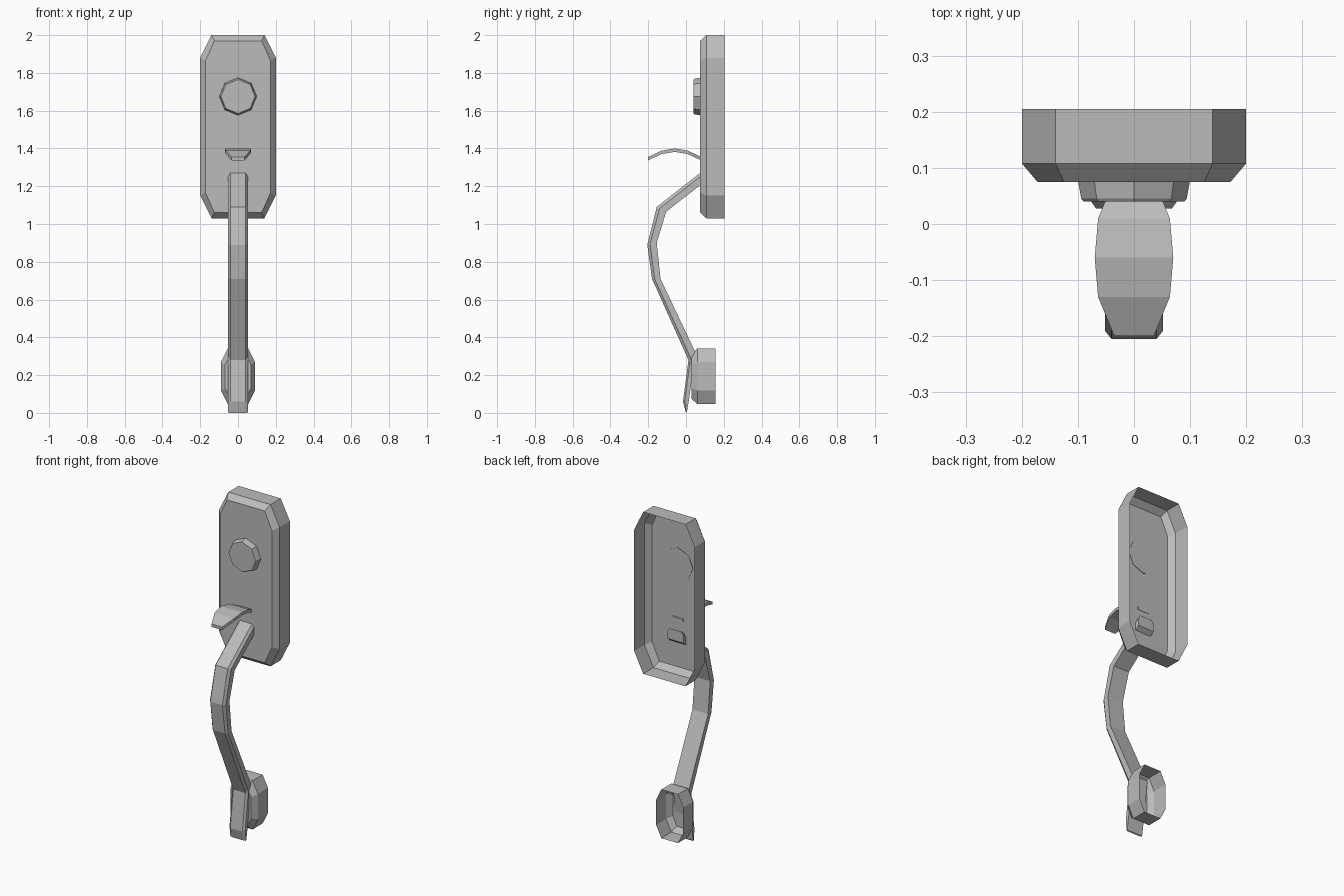
import bpy, bmesh
from math import sin, cos, pi

cube = bpy.data.objects.get("Cube")
if cube:
    bpy.data.objects.remove(cube, do_unlink=True)

grey = bpy.data.materials.new("satin_grey")
grey.use_nodes = True
grey.diffuse_color = (0.5, 0.5, 0.5, 1)
grey.node_tree.nodes["Principled BSDF"].inputs["Base Color"].default_value = (0.5, 0.5, 0.5, 1)


def loft(name, rings, cap_first=True, cap_last=True):
    """Skin a series of closed rings, optionally capping the ends."""
    bm = bmesh.new()
    loops = [[bm.verts.new(p) for p in ring] for ring in rings]
    n = len(loops[0])
    for a, b in zip(loops, loops[1:]):
        for i in range(n):
            j = (i + 1) % n
            bm.faces.new((a[i], a[j], b[j], b[i]))
    if cap_first:
        bm.faces.new(loops[0])
    if cap_last:
        bm.faces.new(loops[-1])
    bmesh.ops.recalc_face_normals(bm, faces=bm.faces[:])
    mesh = bpy.data.meshes.new(name)
    bm.to_mesh(mesh)
    bm.free()
    mesh.materials.append(grey)
    obj = bpy.data.objects.new(name, mesh)
    bpy.context.collection.objects.link(obj)
    return obj


def clipped_rect(y, w, z0, z1, cx, cz):
    """Upright rectangle with clipped corners, facing -y."""
    right = [(w - cx, z0), (w, z0 + cz), (w, z1 - cz), (w - cx, z1)]
    left = [(-x, z) for x, z in reversed(right)]
    return [(x, y, z) for x, z in right + left]


# Hollow backplate, open at the back
loft("backplate", [
    clipped_rect(0.075, 0.172, 1.06, 1.97, 0.047, 0.105),
    clipped_rect(0.108, 0.2, 1.03, 2.0, 0.06, 0.12),
    clipped_rect(0.205, 0.2, 1.03, 2.0, 0.06, 0.12),
], cap_last=False)

# Hollow lower mount, open at the back
loft("lower_mount", [
    clipped_rect(0.028, 0.068, 0.075, 0.31, 0.027, 0.055),
    clipped_rect(0.06, 0.09, 0.048, 0.34, 0.035, 0.07),
    clipped_rect(0.155, 0.09, 0.048, 0.34, 0.035, 0.07),
], cap_last=False)


# Eight-sided lock knob
def knob_ring(y, r):
    return [(r * sin(k * pi / 4), y, 1.675 + r * cos(k * pi / 4)) for k in range(8)]


loft("lock_knob", [knob_ring(0.04, 0.09), knob_ring(0.045, 0.094), knob_ring(0.078, 0.1)])

# Curved grip: front (y, z) and back (y, z) of each station
stations = [
    ((0.1, 1.29), (0.1, 1.225)),
    ((-0.155, 1.09), (-0.105, 1.065)),
    ((-0.205, 0.89), (-0.155, 0.9)),
    ((-0.18, 0.71), (-0.135, 0.71)),
    ((0.013, 0.28), (0.05, 0.32)),
    ((-0.016, 0.06), (0.018, 0.085)),
    ((0.0, 0.0), (0.005, 0.005)),
]


def grip_ring(front, back):
    side = [f + (b - f) * 0.3 for f, b in zip(front, back)]
    half = [(0.04, *front), (0.052, *side), (0.052, *back)]
    return half + [(-x, y, z) for x, y, z in reversed(half)]


loft("grip_handle", [grip_ring(f, b) for f, b in stations])

# Arched thumb lever: y, half width, top height
lever = [(-0.2, 0.035, 1.355), (-0.13, 0.064, 1.388), (-0.06, 0.07, 1.4),
         (0.01, 0.064, 1.388), (0.08, 0.035, 1.355)]
loft("thumb_lever", [[(-w, y, z), (w, y, z), (w, y, z - 0.018), (-w, y, z - 0.018)]
                     for y, w, z in lever])
